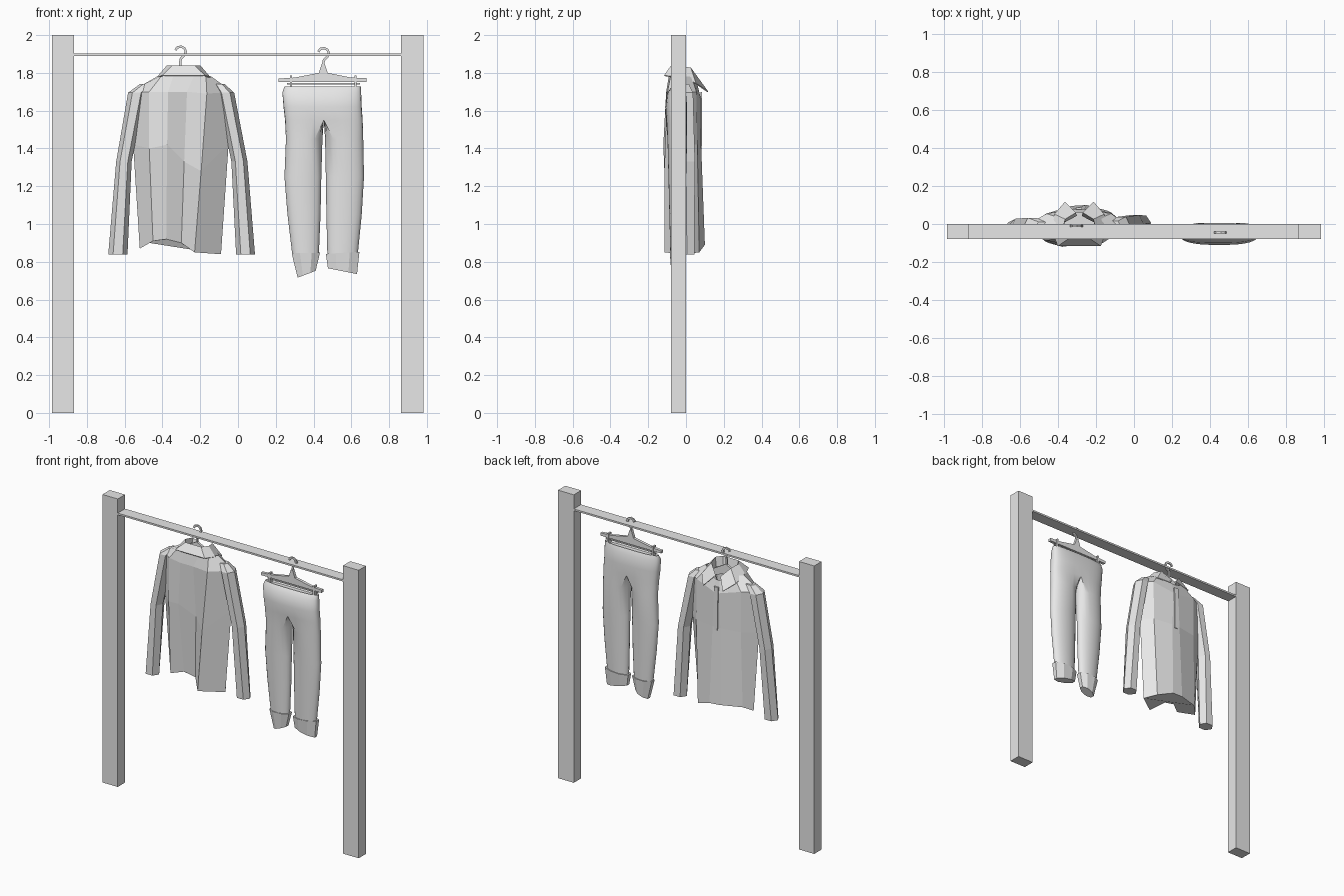
import bpy, bmesh, math
from mathutils import Vector

if "Cube" in bpy.data.objects:
    bpy.data.objects.remove(bpy.data.objects["Cube"])

grey = bpy.data.materials.new("plain_grey")
grey.diffuse_color = (0.8, 0.8, 0.8, 1)
grey.use_nodes = True
grey.node_tree.nodes["Principled BSDF"].inputs["Base Color"].default_value = grey.diffuse_color


def finish(name, bm, smooth=False):
    bmesh.ops.remove_doubles(bm, verts=bm.verts, dist=1e-5)
    bmesh.ops.recalc_face_normals(bm, faces=bm.faces)
    me = bpy.data.meshes.new(name)
    bm.to_mesh(me)
    bm.free()
    me.materials.append(grey)
    ob = bpy.data.objects.new(name, me)
    bpy.context.collection.objects.link(ob)
    if smooth:
        bpy.context.view_layer.objects.active = ob
        ob.select_set(True)
        bpy.ops.object.shade_smooth_by_angle(angle=math.radians(40))
        ob.select_set(False)
    return ob


def bridge(bm, a, b, closed=True):
    n = len(a)
    for i in range(n if closed else n - 1):
        j = (i + 1) % n
        bm.faces.new((a[i], a[j], b[j], b[i]))


def loft(name, rings, cap_start=True, cap_end=True, closed=True, smooth=False):
    bm = bmesh.new()
    loops = [[bm.verts.new(p) for p in r] for r in rings]
    for a, b in zip(loops, loops[1:]):
        bridge(bm, a, b, closed)
    if cap_start:
        bm.faces.new(loops[0])
    if cap_end:
        bm.faces.new(loops[-1])
    return finish(name, bm, smooth)


def box(name, x0, x1, y0, y1, z0, z1):
    def rect(z):
        return [(x0, y0, z), (x1, y0, z), (x1, y1, z), (x0, y1, z)]
    return loft(name, [rect(z0), rect(z1)])


def ribbon(name, path, y, w, d):
    """Square-section strip along a path in the xz plane."""
    pts = [Vector((x, y, z)) for x, z in path]
    rings = []
    for i, p in enumerate(pts):
        t = (pts[min(i + 1, len(pts) - 1)] - pts[max(i - 1, 0)]).normalized()
        s = Vector((t.z, 0, -t.x)) * w / 2
        o = Vector((0, d / 2, 0))
        rings.append([p - s - o, p + s - o, p + s + o, p - s + o])
    return loft(name, rings)


def plate(name, outline, y0, y1):
    return loft(name, [[(x, y, z) for x, z in outline] for y in (y0, y1)])


# Rack
box("left_post", -0.985, -0.868, -0.08, 0, 0, 2)
box("right_post", 0.862, 0.983, -0.08, 0, 0, 2)
box("rail", -0.868, 0.862, -0.08, 0, 1.89, 1.902)

# Hanger hooks
hook = [(0, 1.79), (0, 1.85), (0.004, 1.872), (0.022, 1.888), (0.03, 1.908),
        (0.022, 1.926), (0.005, 1.934), (-0.015, 1.93), (-0.025, 1.915)]
ribbon("shirt_hanger_hook", [(x - 0.306, z + 0.005) for x, z in hook], -0.01, 0.013, 0.01)
ribbon("trouser_hanger_hook", [(x + 0.451, z - 0.003) for x, z in hook], -0.045, 0.013, 0.01)
plate("shirt_hanger_arms", [(-0.306, 1.83), (-0.20, 1.77), (-0.08, 1.70), (-0.09, 1.685),
      (-0.306, 1.765), (-0.52, 1.685), (-0.53, 1.70), (-0.41, 1.77)], -0.018, -0.002)

# Trouser hanger with clips
plate("trouser_hanger_bar", [(0.215, 1.752), (0.68, 1.752), (0.68, 1.772), (0.60, 1.775),
      (0.475, 1.80), (0.458, 1.85), (0.444, 1.85), (0.428, 1.80), (0.30, 1.775),
      (0.215, 1.77)], -0.055, -0.035)
box("trouser_clip_rod", 0.26, 0.645, -0.05, -0.04, 1.738, 1.746)
for side, x in (("left", 0.28), ("right", 0.622)):
    box(side + "_clip", x - 0.006, x + 0.006, -0.06, -0.03, 1.70, 1.785)

# Shirt body: rings run along the back, then return along the front
hem = [(-.52, 0, .87), (-.45, -.10, .91), (-.38, -.05, .92), (-.30, -.04, .90),
       (-.23, -.115, .85), (-.09, -.01, .84), (-.14, .07, .85), (-.25, .10, .89),
       (-.33, .095, .895), (-.47, .05, .90)]
waist = [(-.555, -.01, 1.42), (-.47, -.09, 1.40), (-.375, -.12, 1.42), (-.285, -.055, 1.33),
         (-.195, -.115, 1.28), (-.05, 0, 1.42), (-.12, .06, 1.42), (-.26, .08, 1.42),
         (-.32, .08, 1.42), (-.46, .055, 1.42)]
chest = [(-.57, -.01, 1.70), (-.47, -.085, 1.70), (-.37, -.105, 1.70), (-.27, -.105, 1.70),
         (-.165, -.10, 1.69), (-.03, -.01, 1.70), (-.12, .055, 1.70), (-.27, .08, 1.66),
         (-.31, .08, 1.66), (-.46, .055, 1.70)]
neck = [(-.43, -.02, 1.78), (-.40, -.08, 1.79), (-.34, -.09, 1.79), (-.23, -.09, 1.79),
        (-.17, -.08, 1.79), (-.14, -.02, 1.78), (-.18, .03, 1.78), (-.27, .06, 1.74),
        (-.30, .06, 1.74), (-.39, .03, 1.78)]
loft("shirt_body", [hem, waist, chest, neck], True, False)
plate("shirt_placket", [(-0.30, 1.40), (-0.278, 1.40), (-0.274, 1.70), (-0.306, 1.70)], 0.076, 0.086)

# Sleeves: (z, left x, right x, centre y, half depth)
sleeves = {
    "left_sleeve": [(1.74, -.52, -.45, -.015, .03), (1.695, -.582, -.49, -.015, .055),
                    (1.33, -.645, -.563, -.02, .055), (.838, -.687, -.585, -.03, .045)],
    "right_sleeve": [(1.74, -.13, -.07, -.01, .03), (1.695, -.11, -.02, -.01, .055),
                     (1.33, -.035, .05, .0, .055), (.838, -.01, .09, .005, .045)]}
for name, rows in sleeves.items():
    loft(name, [[((a + b) / 2 + (b - a) / 2 * math.cos(k * math.pi / 3),
                  cy + hd * math.sin(k * math.pi / 3), z) for k in range(6)]
                for z, a, b, cy, hd in rows])

# Collar: half profiles mirrored about the neck centre
CX = -0.288


def mirrored(half):
    return ([(CX - x, y, z) for x, y, z in half]
            + [(CX + x, y, z) for x, y, z in reversed(half)])


inner = mirrored([(.015, .045, 1.73), (.08, .01, 1.77), (.085, -.04, 1.77), (.05, -.07, 1.77)])
crest = mirrored([(.02, .06, 1.765), (.075, .025, 1.825), (.09, -.04, 1.835), (.06, -.08, 1.835)])
fall = mirrored([(.075, .115, 1.70), (.13, .05, 1.745), (.14, -.04, 1.775), (.112, -.115, 1.785)])
collar = loft("shirt_collar", [inner, crest, fall], False, False, closed=False)
mod = collar.modifiers.new("thickness", 'SOLIDIFY')
mod.thickness = 0.006
mod.offset = 0

# Trousers: hip rings split at the crotch into two leg tubes sharing a seam
N = 32
bm = bmesh.new()
hips = [(1.715, .248, .648, -.045, .02), (1.727, .245, .65, -.045, .03),
        (1.695, .235, .652, -.05, .05), (1.62, .241, .655, -.052, .058),
        (1.55, .249, .66, -.05, .055)]


def squash(v):
    return math.copysign(abs(v) ** 0.75, v)


loops = []
for z, a, b, cy, hd in hips:
    loops.append([bm.verts.new(((a + b) / 2 + (b - a) / 2 * squash(math.cos(t)),
                                cy + hd * squash(math.sin(t)), z))
                  for t in (2 * math.pi * k / N for k in range(N))])
bm.faces.new(loops[0])
for a, b in zip(loops, loops[1:]):
    bridge(bm, a, b)
base, q = loops[-1], N // 4
front, back = base[q], base[3 * q]
seam = [bm.verts.new(back.co.lerp(front.co, k / 6)) for k in range(1, 6)]

legs = [[(1.45, .254, .447), (1.25, .246, .441), (1.05, .262, .437), (.84, .287, .428)],
        [(1.45, .461, .663), (1.25, .465, .667), (1.05, .468, .655), (.84, .473, .634)]]
for left, rows in zip((True, False), legs):
    if left:
        top, turn = base[q:3 * q + 1] + seam, 0
    else:
        top, turn = [base[k % N] for k in range(3 * q, 5 * q + 1)] + seam[::-1], math.pi
    prev = top
    for i, (z, a, b) in enumerate(rows):
        hd = 0.052 - 0.005 * i
        ring = []
        for k in range(len(top)):
            # Outer points sweep 250 degrees, the seam takes the rest
            deg = 55 + 250 * k / (2 * q) if k <= 2 * q else 305 + 110 * (k - 2 * q) / 6
            t = math.radians(deg) + turn
            ring.append(bm.verts.new(((a + b) / 2 + (b - a) / 2 * math.cos(t),
                                      -.046 + hd * math.sin(t), z)))
        bridge(bm, prev, ring)
        prev = ring
    bm.faces.new(prev)
finish("trousers", bm, True)

# Turned-up cuffs with slanted lower edges: (left x, left z), (right x, right z)
cuffs = {"left_cuff": [((.284, .845), (.434, .848)), ((.316, .716), (.411, .752))],
         "right_cuff": [((.465, .842), (.643, .853)), ((.476, .766), (.630, .735))]}
for name, ends in cuffs.items():
    rings = []
    for ((xa, za), (xb, zb)), hd in zip(ends, (.044, .034)):
        ring = []
        for k in range(8):
            t = math.pi * (k + 0.5) / 4
            f = 0.5 + 0.5 * math.cos(t) / math.cos(math.pi / 8)
            ring.append((xa + (xb - xa) * f, -.045 + hd * math.sin(t), za + (zb - za) * f))
        rings.append(ring)
    loft(name, rings)
